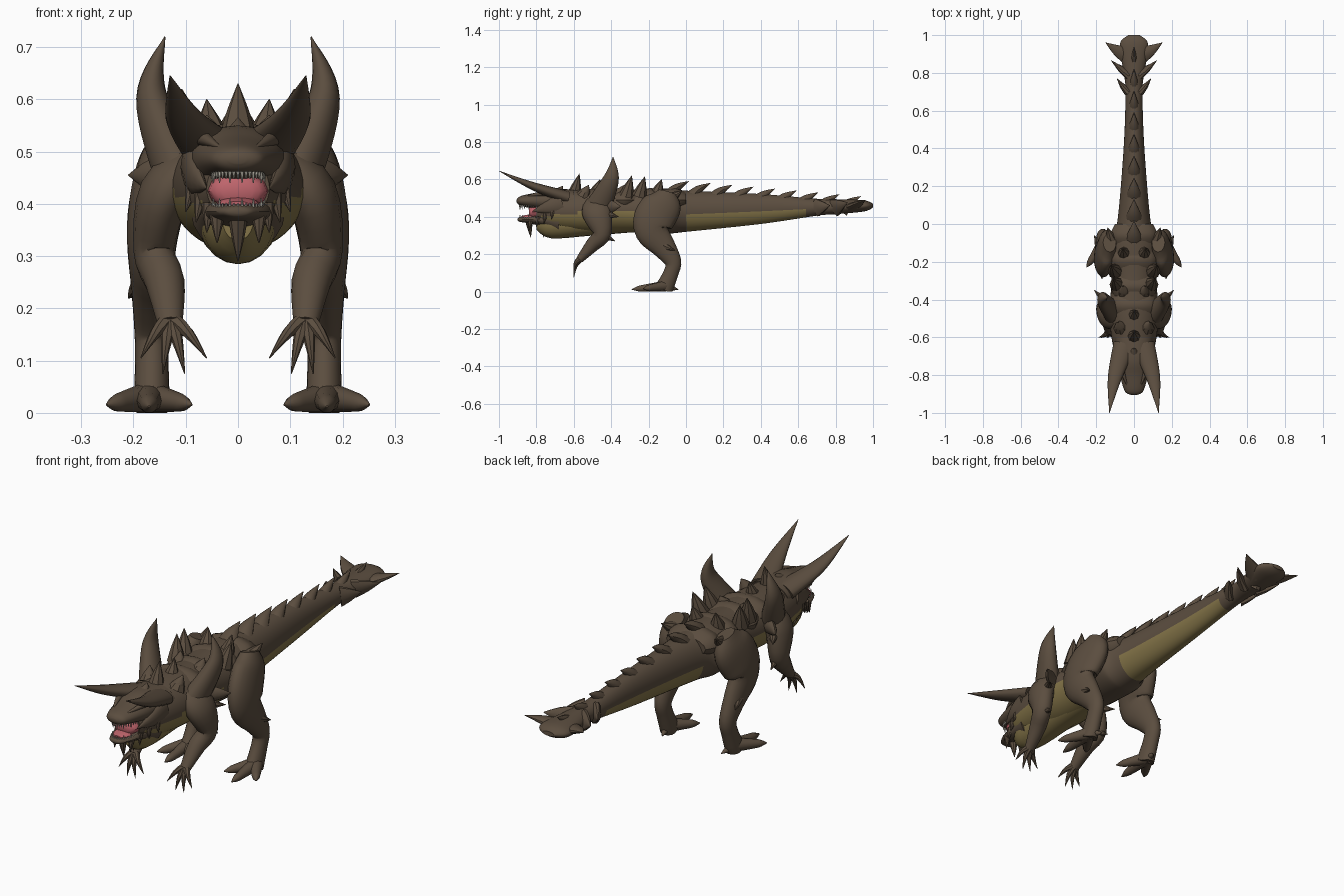
import bpy, bmesh, math
from mathutils import Vector

default_cube = bpy.data.objects.get("Cube")
if default_cube:
    bpy.data.objects.remove(default_cube, do_unlink=True)


def material(name, red, green, blue):
    mat = bpy.data.materials.new(name)
    mat.use_nodes = True
    mat.diffuse_color = (red, green, blue, 1)
    shader = next(node for node in mat.node_tree.nodes if node.type == 'BSDF_PRINCIPLED')
    shader.inputs["Base Color"].default_value = mat.diffuse_color
    return mat


hide = material("brown hide", .105, .075, .05)
olive = material("olive belly", .23, .175, .065)
pink = material("pink mouth", .52, .13, .15)
ivory = material("ivory teeth", .5, .47, .4)


def spline(stations, index, t):
    """Smooth interpolation between two stations of a path."""
    last = len(stations) - 1
    before, start, end, after = (Vector(stations[max(0, min(last, index + k))]) for k in range(-1, 3))
    leave, arrive = (end - before) / 2, (after - start) / 2
    ease = t * t * (3 - 2 * t)
    return start.lerp(end, ease) + leave * t * (1 - t) ** 2 - arrive * t * t * (1 - t)


def tube(bm, stations, sides, steps):
    """Loft ellipses along stations of (x, y, z, half width, half depth)."""
    path = [spline(stations, i, k / steps) for i in range(len(stations) - 1) for k in range(steps)]
    path.append(Vector(stations[-1]))
    centres = [Vector(station[:3]) for station in path]
    span = (centres[-1] - centres[0]).normalized()
    reference = Vector((0, 0, 1)) if abs(span.x) > .8 else Vector((1, 0, 0))
    rings = []
    for i, (centre, station) in enumerate(zip(centres, path)):
        following = centres[min(i + 1, len(centres) - 1)]
        tangent = (following - centres[max(i - 1, 0)]).normalized()
        across = (reference - tangent * reference.dot(tangent)).normalized()
        wide, deep = across * station[3], tangent.cross(across) * station[4]
        ring = []
        for k in range(sides):
            angle = math.tau * k / sides
            point = centre + wide * math.cos(angle) + deep * math.sin(angle)
            point.z = max(point.z, 0)
            ring.append(bm.verts.new(point))
        rings.append(ring)
    for ring, following in zip(rings, rings[1:]):
        for k in range(sides):
            bm.faces.new((ring[k - 1], ring[k], following[k], following[k - 1]))
    bm.faces.new(rings[0])
    bm.faces.new(rings[-1])


def along(height, *rows, rise=0):
    """Stations on the centre line from rows of (y, half width, half height)."""
    return [(0, y, height + rise * max(y, 0), width, tall) for y, width, tall in rows]


def spike(base, tip, width, depth=None, bend=(0, 0, 0)):
    """Stations of a pointed spike, with an optional bend in the middle."""
    depth = depth or width
    base, tip = Vector(base), Vector(tip)
    middle = (base + tip) / 2 + Vector(bend)
    return [(*base, width, depth), (*middle, width * .6, depth * .6), (*tip, .001, .001)]


def mirror(paths):
    return paths + [[(-station[0], *station[1:]) for station in path] for path in paths]


def part(name, paths, mat=hide, sides=12, steps=4, rule=None):
    """Build one smooth-shaded object; faces that satisfy the rule are olive."""
    bm = bmesh.new()
    for path in paths:
        tube(bm, path, sides, steps)
    bmesh.ops.recalc_face_normals(bm, faces=bm.faces)
    mesh = bpy.data.meshes.new(name)
    mesh.materials.append(mat)
    if rule:
        mesh.materials.append(olive)
        for face in bm.faces:
            face.material_index = int(rule(face.calc_center_median()))
    bm.to_mesh(mesh)
    bm.free()
    built = bpy.data.objects.new(name, mesh)
    bpy.context.collection.objects.link(built)
    bpy.ops.object.select_all(action='DESELECT')
    built.select_set(True)
    bpy.context.view_layer.objects.active = built
    bpy.ops.object.shade_smooth_by_angle(angle=math.radians(40))


# Torso and tail, with a pale underside on chest and tail
def underside(centre):
    chest = -.78 < centre.y < -.27 and centre.z < .48 + .1 * min(centre.y, -.5)
    tail = 0 < centre.y < .65 and centre.z < .415 + .04 * centre.y
    return chest or tail


part("body_and_tail", [along(
    .43, (-.8, .06, .06), (-.7, .1, .1), (-.5, .13, .12), (-.3, .12, .115), (-.1, .13, .12),
    (0, .09, .11), (.4, .055, .08), (.7, .045, .045), (.8, .055, .04), (.95, .075, .03),
    (1, .03, .01), rise=.03)], sides=40, steps=8, rule=underside)

# Deep narrow breastbone
part("chest_keel", [along(
    .37, (-.8, .03, .04), (-.72, .07, .085), (-.5, .08, .07), (-.25, .06, .05))], olive, sides=20)

# Armour bands across the back
part("back_plates", [
    along(.49, (y - .06, .1, .04), (y, .125, .065), (y + .06, .1, .04))
    for y in (-.43, -.33, -.19, -.06)], sides=16)

# Skull, jaws and mouth
part("upper_head", [along(
    .485, (-.6, .1, .06), (-.72, .09, .065), (-.8, .075, .045), (-.87, .055, .03),
    (-.895, .04, .02), (-.905, .015, .008))], sides=20)
part("lower_jaw", [along(
    .385, (-.68, .09, .08), (-.76, .07, .04), (-.84, .055, .02), (-.89, .03, .012),
    (-.9, .01, .004))], sides=20)
part("cheeks", mirror([spike((.08, -.66, .47), (.06, -.82, .43), .03, .06, bend=(.01, 0, 0))]))
part("brow_ridges", mirror([spike((.08, -.7, .53), (.03, -.87, .505), .02, bend=(.005, 0, .005))]))
part("mouth_lining", [along(.425, (-.74, .06, .04), (-.82, .055, .035), (-.84, .03, .02))], pink)
part("tongue", [along(.4, (-.77, .04, .015), (-.84, .04, .012), (-.88, .02, .005))], pink)

# Teeth around the rim of both jaws
teeth = []
tooth_count = 21
for i in range(tooth_count):
    angle = math.pi * i / (tooth_count - 1)
    x, y = .05 * math.cos(angle), -.8 - .09 * math.sin(angle)
    length = .014 if i % 3 else .022
    for root, direction in ((.462, -1), (.388, 1)):
        teeth.append(spike((x, y, root), (x, y, root + direction * length), .004))
part("teeth", teeth, ivory, sides=6, steps=1)

# Head horns sweeping forward from a broad crest
part("head_horns", mirror([
    spike((.05, -.64, .505), (.13, -1, .645), .06, .035, bend=(.013, 0, -.01))]), sides=16, steps=8)

# Row of spikes hanging from chin and cheeks
chin = [spike((0, y, .38), (0, y + .01, .29), .02) for y in (-.84, -.77)]
for k in range(4):
    x, y, z = .04 + .015 * k, -.83 + .04 * k, .38 + .02 * k
    chin += mirror([spike((x, y, z), (x + .005 * k, y - .01, z - .055), .015)])
part("chin_spikes", chin, sides=8)

# Tall shoulder horns and outward shoulder spikes
part("shoulder_horns", mirror([
    spike((.11, -.47, .45), (.14, -.39, .72), .05, .07, bend=(.04, .03, .02))]), sides=16, steps=8)
part("shoulder_spikes", mirror([
    spike((.12, -.42, .455), (.21, -.35, .455), .025, .045, bend=(.01, 0, 0)),
    spike((.13, -.45, .42), (.19, -.36, .4), .03)]), sides=8)

# Arms with clawed fingers spread in a fan
part("arms", mirror([[
    (.08, -.48, .47, .05, .07), (.14, -.475, .42, .05, .08), (.16, -.45, .31, .04, .05),
    (.14, -.5, .25, .038, .038), (.13, -.57, .17, .024, .02)]]), sides=16)
hand, elbow = Vector((.13, -.56, .18)), Vector((.155, -.44, .3))
fingers = [spike(hand, (.06 + .042 * k, -.6, .06 + .03 * abs(k - 1.5)), .018, bend=(0, -.01, .01))
           for k in range(4)]
part("finger_claws", mirror(fingers), sides=8)
part("elbow_spikes", mirror([spike(elbow, elbow + Vector((.01, .06, -.03)), .02)]), sides=8)

# Hind legs, broad at the thigh and leaning in towards the hips
leg = [(.165 - .2 * max(0, z - .35), y, z, .02 + .3 * depth, depth) for y, z, depth in (
    (-.1, .53, .05), (-.12, .47, .1), (-.17, .39, .11), (-.18, .32, .09),
    (-.12, .24, .065), (-.07, .16, .045), (-.08, .1, .04), (-.12, .01, .05))]
part("hind_legs", mirror([leg]), sides=20)

# Toes fanned out in front, with one spur behind
foot = Vector((.17, -.11, .03))
toes = []
for turn in (-.6, 0, .6):
    heading = Vector((math.sin(turn), -math.cos(turn), -.1))
    reach = .18 - .06 * abs(turn)
    toes.append([(*(foot + heading * reach * t), size, size)
                 for t, size in ((0, .03), (.6, .02), (.8, .015), (1, .002))])
toes.append(spike(foot, foot + Vector((-.02, .07, -.02)), .025))
part("toes", mirror(toes), sides=10)
part("leg_spikes", mirror([
    spike((.18, -.13, .25), (.21, -.06, .22), .025),
    spike((.12, -.08, .5), (.14, -.02, .54), .03)]), sides=8)

# Upright spikes on the back, in the middle and in pairs
back = [spike((0, y - .03, .51), (0, y, top), .04)
        for y, top in ((-.66, .565), (-.57, .63), (-.46, .6))]
for x, y, top in ((.09, -.29, .62), (.1, -.22, .615), (.05, -.13, .6), (.05, -.33, .57), (.07, -.52, .57)):
    back += mirror([spike((x, y - .03, .51), (x * 1.2, y, top), .04)])
part("back_spikes", back, sides=8)

# Saddle-shaped overlapping scales along the tail, shrinking towards the end
scales = []
for i in range(9):
    y, z, width = .115 * i, .59 - .01 * i, .055 - .003 * i
    scales.append(spike((0, y - .09, z - .08), (0, y + .015, z), width, .04, bend=(0, -.01, .005)))
part("tail_scales", scales, sides=10)

# Fan of spikes at the tail end, longer towards the tip
fan = []
for k in range(3):
    y, reach = .7 + .095 * k, .09 + .03 * k
    fan.append(spike((.03, y, .45), (reach, y + .07, .46 + .015 * k), .025, .05, bend=(0, -.005, 0)))
part("tail_fan_spikes", mirror(fan), sides=10)
